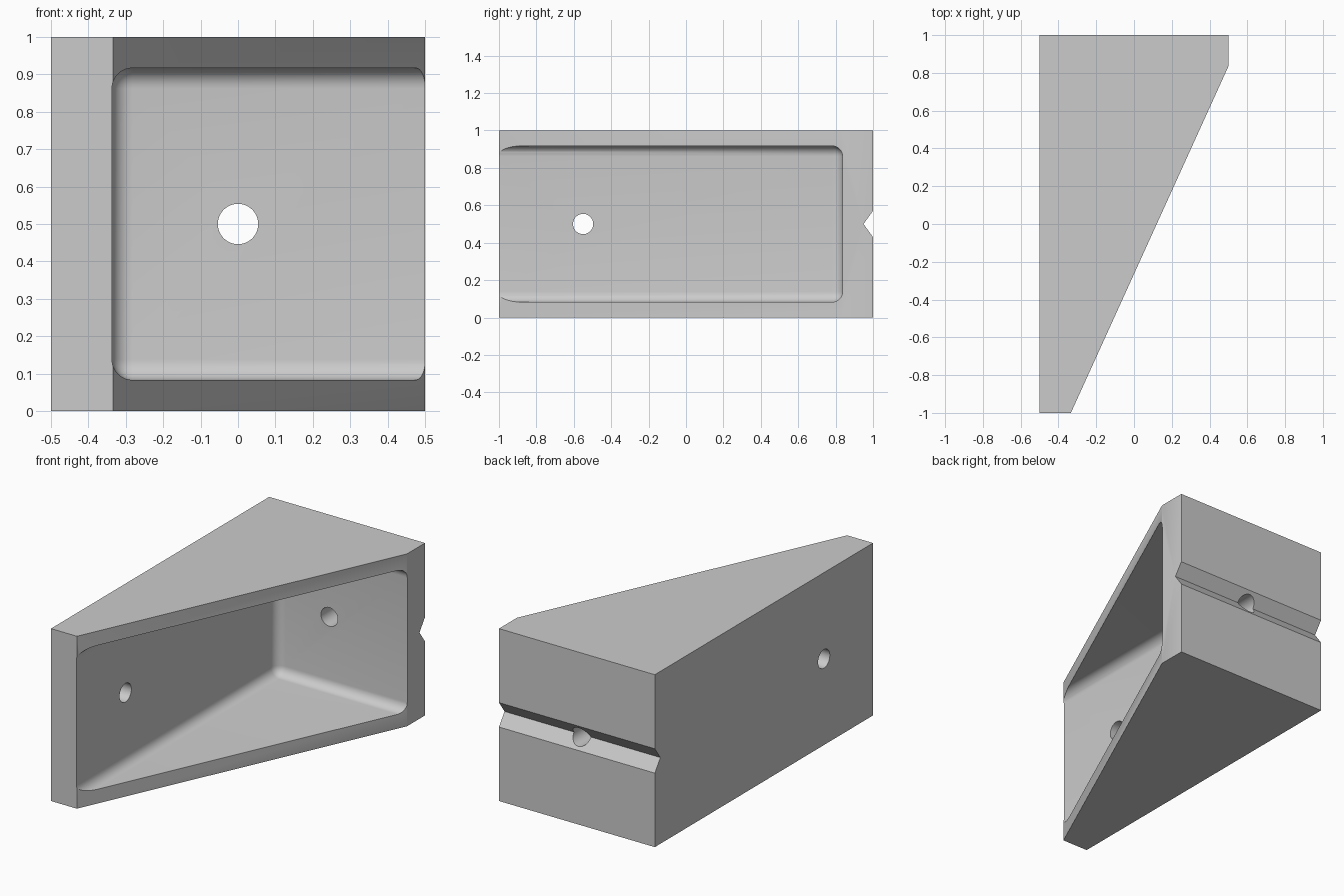
import bpy
import bmesh
import math
from mathutils import Matrix, Vector

cube = bpy.data.objects.get("Cube")
if cube:
    bpy.data.objects.remove(cube, do_unlink=True)

grey = bpy.data.materials.new("plain grey")
grey.use_nodes = True
colour = (0.6, 0.6, 0.6, 1)
grey.diffuse_color = colour
grey.node_tree.nodes["Principled BSDF"].inputs["Base Color"].default_value = colour


def make_object(name, bm):
    bmesh.ops.recalc_face_normals(bm, faces=bm.faces)
    mesh = bpy.data.meshes.new(name)
    bm.to_mesh(mesh)
    bm.free()
    mesh.materials.append(grey)
    obj = bpy.data.objects.new(name, mesh)
    bpy.context.collection.objects.link(obj)
    return obj


def prism(name, profile, direction):
    """Extrude a closed profile along a direction."""
    bm = bmesh.new()
    face = bm.faces.new([bm.verts.new(p) for p in profile])
    result = bmesh.ops.extrude_face_region(bm, geom=[face])
    moved = [v for v in result["geom"] if isinstance(v, bmesh.types.BMVert)]
    bmesh.ops.translate(bm, verts=moved, vec=Vector(direction))
    return make_object(name, bm)


def drill(name, centre, axis, length):
    bm = bmesh.new()
    matrix = Matrix.Translation(centre) @ Matrix.Rotation(math.pi / 2, 4, axis)
    bmesh.ops.create_cone(bm, cap_ends=True, segments=48, radius1=0.054,
                          radius2=0.054, depth=length, matrix=matrix)
    return make_object(name, bm)


# Wedge-shaped body
outline = [(-0.5, -1), (-0.334, -1), (0.5, 0.835), (0.5, 1), (-0.5, 1)]
body = prism("wedge_bracket", [(x, y, 0) for x, y in outline], (0, 0, 1))

# Pocket with rounded inner edges, open on the slanted side
left, back, low, high = -0.337, 0.837, 0.083, 0.917
pocket_outline = [(left, -1.5), (1, -1.5), (1, back), (left, back)]
pocket = prism("pocket_cutter", [(x, y, low) for x, y in pocket_outline],
               (0, 0, high - low))
bm = bmesh.new()
bm.from_mesh(pocket.data)
inner = [e for e in bm.edges
         if all(abs(v.co.x - left) < 0.001 for v in e.verts)
         or all(abs(v.co.y - back) < 0.001 for v in e.verts)]
inner = [e for e in inner if max(v.co.y for v in e.verts) > 0]
bmesh.ops.bevel(bm, geom=inner, offset=0.055, segments=8, profile=0.5,
                affect="EDGES")
bm.to_mesh(pocket.data)
bm.free()

# V groove across the back, and the two screw holes
groove = prism("groove_cutter",
               [(-1, 1.05, 0.36), (-1, 0.949, 0.5), (-1, 1.05, 0.64)], (2, 0, 0))
back_hole = drill("back_hole_cutter", (0, 0.9, 0.5), "X", 0.4)
side_hole = drill("side_hole_cutter", (-0.42, -0.55, 0.5), "Y", 0.4)

for cutter in (pocket, groove, back_hole, side_hole):
    cut = body.modifiers.new(cutter.name, "BOOLEAN")
    cut.operation = "DIFFERENCE"
    cut.solver = "EXACT"
    cut.object = cutter

# Apply the cuts and drop the cutters
bpy.context.view_layer.update()
evaluated = body.evaluated_get(bpy.context.evaluated_depsgraph_get())
finished = bpy.data.meshes.new_from_object(evaluated)
body.modifiers.clear()
body.data = finished
for cutter in (pocket, groove, back_hole, side_hole):
    bpy.data.objects.remove(cutter, do_unlink=True)

bpy.ops.object.select_all(action="DESELECT")
body.select_set(True)
bpy.context.view_layer.objects.active = body
bpy.ops.object.shade_smooth_by_angle(angle=math.radians(30))
